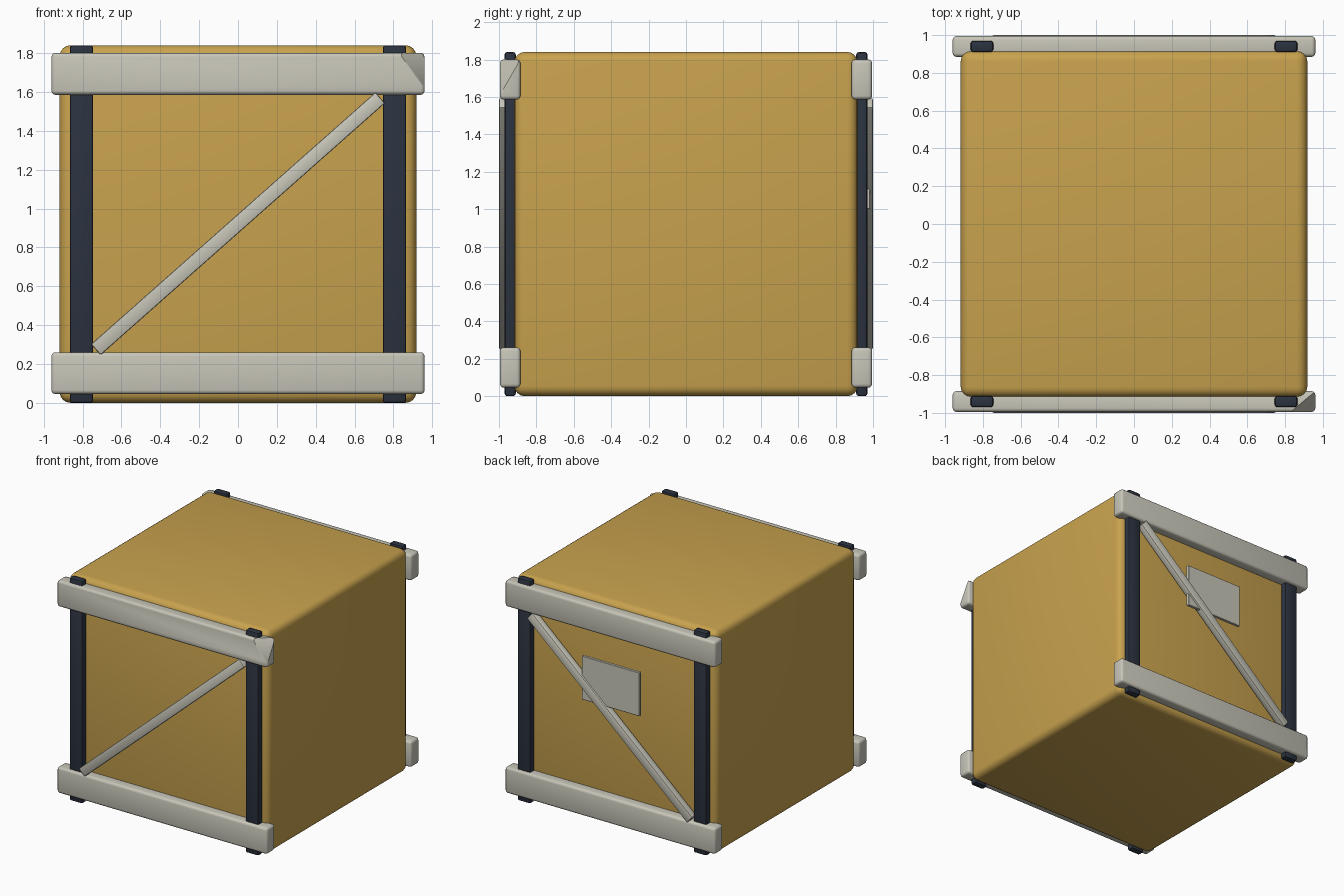
import bpy, bmesh, math
from mathutils import Vector, Matrix

if "Cube" in bpy.data.objects:
    bpy.data.objects.remove(bpy.data.objects["Cube"])


def material(name, rgb):
    m = bpy.data.materials.new(name)
    m.diffuse_color = (*rgb, 1)
    m.use_nodes = True
    m.node_tree.nodes["Principled BSDF"].inputs["Base Color"].default_value = m.diffuse_color
    return m


GOLD = material("ochre_panel", (0.578, 0.361, 0.076))
GREY = material("pale_grey", (0.578, 0.565, 0.485))
NAVY = material("dark_navy", (0.025, 0.033, 0.051))


def block(name, center, size, mat, bevel, segments=3, tilt=0.0, cut=None):
    """Rounded box, optionally tilted about y and sliced by a plane."""
    bm = bmesh.new()
    bmesh.ops.create_cube(bm, size=1)
    bmesh.ops.scale(bm, vec=size, verts=bm.verts)
    bmesh.ops.bevel(bm, geom=bm.edges[:], offset=bevel, segments=segments,
                    profile=0.5, affect='EDGES')
    bmesh.ops.transform(bm, verts=bm.verts,
                        matrix=Matrix.Translation(center) @ Matrix.Rotation(tilt, 4, 'Y'))
    if cut:
        a, b, c = map(Vector, cut)
        n = (b - a).cross(c - a).normalized()
        if n.x < 0:
            n = -n
        bmesh.ops.bisect_plane(bm, geom=bm.verts[:] + bm.edges[:] + bm.faces[:],
                               plane_co=a, plane_no=n, clear_outer=True)
        bmesh.ops.holes_fill(bm, edges=[e for e in bm.edges if e.is_boundary], sides=0)
    bmesh.ops.recalc_face_normals(bm, faces=bm.faces)
    me = bpy.data.meshes.new(name)
    bm.to_mesh(me)
    bm.free()
    me.materials.append(mat)
    ob = bpy.data.objects.new(name, me)
    bpy.context.collection.objects.link(ob)
    bpy.ops.object.select_all(action='DESELECT')
    ob.select_set(True)
    bpy.context.view_layer.objects.active = ob
    bpy.ops.object.shade_smooth_by_angle(angle=math.radians(35))
    return ob


# Main crate body
block("crate_body", (0, 0, 0.92), (1.835, 1.835, 1.84), GOLD, 0.055, 4)

# Chipped corner on the upper front rail
CHIP = ((0.83, -0.995, 1.80), (0.96, -0.885, 1.80), (0.96, -0.995, 1.61))

for side, s in (("front", -1), ("back", 1)):
    # Upright posts
    for hand, x in (("left", -0.805), ("right", 0.805)):
        block(f"{side}_{hand}_post", (x, s * 0.94, 0.92), (0.12, 0.06, 1.84), NAVY, 0.014, 2)
    # Horizontal rails
    for level, z in (("lower", 0.153), ("upper", 1.693)):
        chipped = side == "front" and level == "upper"
        block(f"{side}_{level}_rail", (0, s * 0.94, z), (1.92, 0.11, 0.215), GREY, 0.02, 3,
              cut=CHIP if chipped else None)
    # Diagonal brace, rising towards +x
    dx, dz = 1.464, 1.297
    block(f"{side}_brace", (0, s * 0.97, 0.922), (math.hypot(dx, dz), 0.06, 0.075), GREY,
          0.01, 2, tilt=-math.atan2(dz, dx))

# Blank plate behind the back brace
block("back_plate", (0, 0.972, 1.18), (0.53, 0.025, 0.36), GREY, 0.003, 1)
